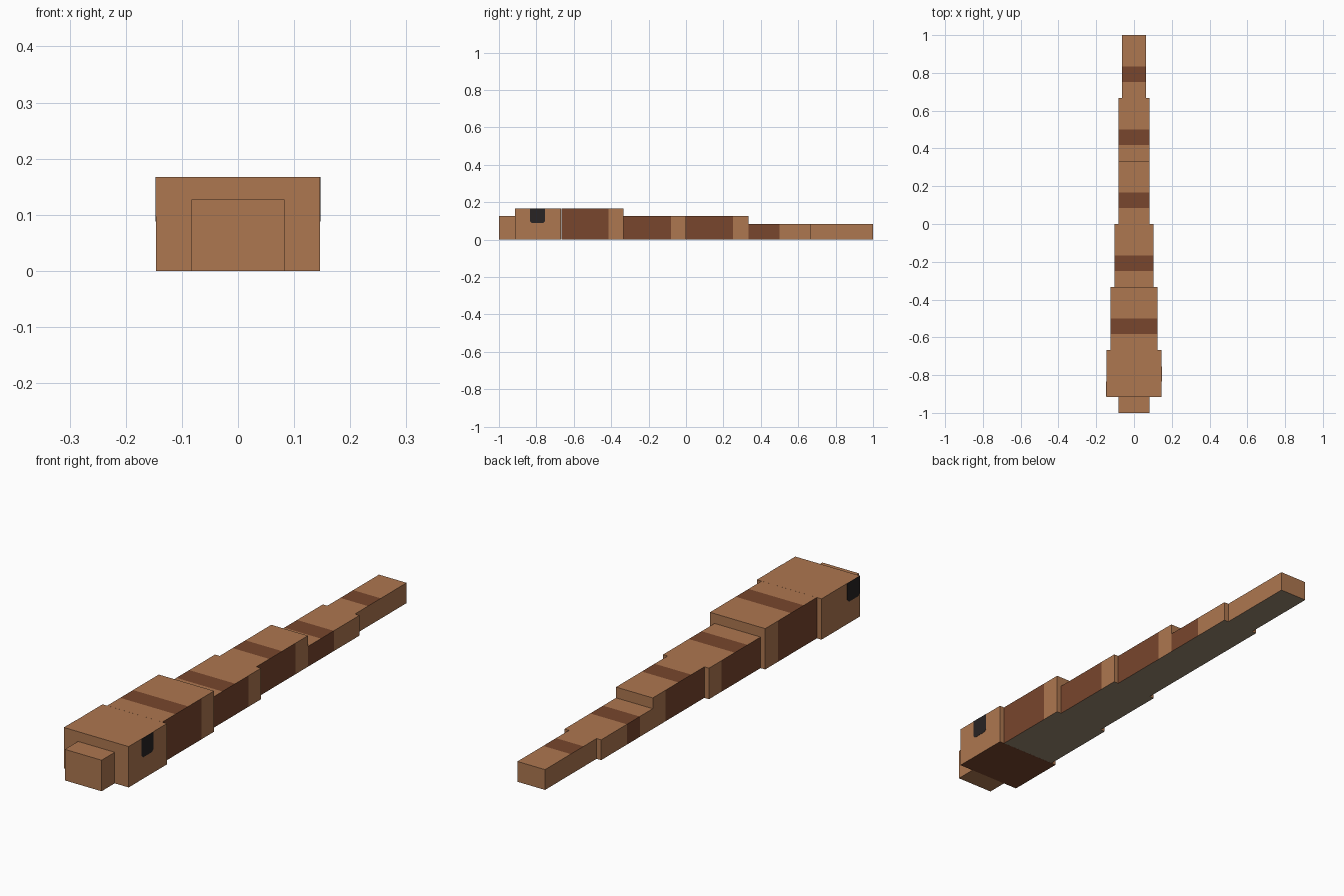
import bpy
import bmesh
from mathutils import Vector

if "Cube" in bpy.data.objects:
    bpy.data.objects.remove(bpy.data.objects["Cube"], do_unlink=True)


def make_material(name, rgb):
    mat = bpy.data.materials.new(name)
    mat.use_nodes = True
    mat.diffuse_color = (*rgb, 1)
    mat.node_tree.nodes["Principled BSDF"].inputs["Base Color"].default_value = (*rgb, 1)
    return mat


tan = make_material("tan skin", (0.42, 0.184, 0.08))
brown = make_material("brown stripe", (0.188, 0.061, 0.026))
grey = make_material("grey belly", (0.314, 0.242, 0.165))
black = make_material("black eye", (0.021, 0.017, 0.017))
TAN, BROWN, GREY = range(3)


def add_box(name, half_width, y0, y1, z0, z1, x=0.0):
    """Return an object and its open bmesh for an axis-aligned box."""
    bm = bmesh.new()
    bmesh.ops.create_cube(bm, size=1)
    size = Vector((2 * half_width, y1 - y0, z1 - z0))
    centre = Vector((x, (y0 + y1) / 2, (z0 + z1) / 2))
    for v in bm.verts:
        v.co = v.co * size + centre
    obj = bpy.data.objects.new(name, bpy.data.meshes.new(name))
    bpy.context.collection.objects.link(obj)
    return obj, bm


def finish(obj, bm, materials):
    bm.normal_update()
    bm.to_mesh(obj.data)
    bm.free()
    for mat in materials:
        obj.data.materials.append(mat)


def add_segment(name, half_width, height, y0, y1, top=None, left=None, right=None, belly=GREY):
    """Body box whose top and sides carry stripes given as (start, end) in y."""
    obj, bm = add_box(name, half_width, y0, y1, 0, height)
    bands = [b for b in (top, left, right) if b]
    for cut in sorted({y for b in bands for y in b}):
        if y0 < cut < y1:
            bmesh.ops.bisect_plane(bm, geom=bm.verts[:] + bm.edges[:] + bm.faces[:],
                                   plane_co=(0, cut, 0), plane_no=(0, 1, 0))
    bm.normal_update()
    for f in bm.faces:
        n, y = f.normal, f.calc_center_median().y
        band = top if n.z > 0.5 else left if n.x > 0.5 else right if n.x < -0.5 else None
        if n.z < -0.5:
            f.material_index = belly
        elif band and band[0] < y < band[1]:
            f.material_index = BROWN
    finish(obj, bm, (tan, brown, grey))


# Head and snout
add_segment("snout", 0.083, 0.127, -1.0, -0.915, belly=TAN)
add_segment("head", 0.146, 0.167, -0.915, -0.667, belly=BROWN)

# Body and tail, each a third of a unit long with one stripe on top
parts = [
    ("front_body", 0.125, 0.167, 0.252, 0.252),
    ("middle_body", 0.104, 0.127, 0.252, 0.252),
    ("rear_body", 0.083, 0.127, 0.252, 0.252),
]
STEP = 1 / 3
for i, (name, half_width, height, left, right) in enumerate(parts):
    y = -2 / 3 + i * STEP
    add_segment(name, half_width, height, y, y + STEP,
                (y + 0.084, y + 0.167), (y, y + left), (y, y + right))
y = STEP
add_segment("tail", 0.083, 0.083, y, y + STEP,
            (y + 0.084, y + 0.167), (y, y + 0.167), (y + 0.084, y + 0.167))
y += STEP
add_segment("tail_tip", 0.0625, 0.083, y, 1.0, (y + 0.084, y + 0.167))

# Eyes: thin plates with clipped lower corners
for name, x, y0, y1 in (("left_eye", 0.146, -0.833, -0.755),
                        ("right_eye", -0.146, -0.914, -0.833)):
    obj, bm = add_box(name, 0.001, y0, y1, 0.088, 0.167, x)
    lower = [e for e in bm.edges
             if all(v.co.z < 0.1 for v in e.verts)
             and abs(e.verts[0].co.y - e.verts[1].co.y) < 0.001]
    bmesh.ops.bevel(bm, geom=lower, offset=0.01, segments=1, affect='EDGES')
    finish(obj, bm, (black,))
